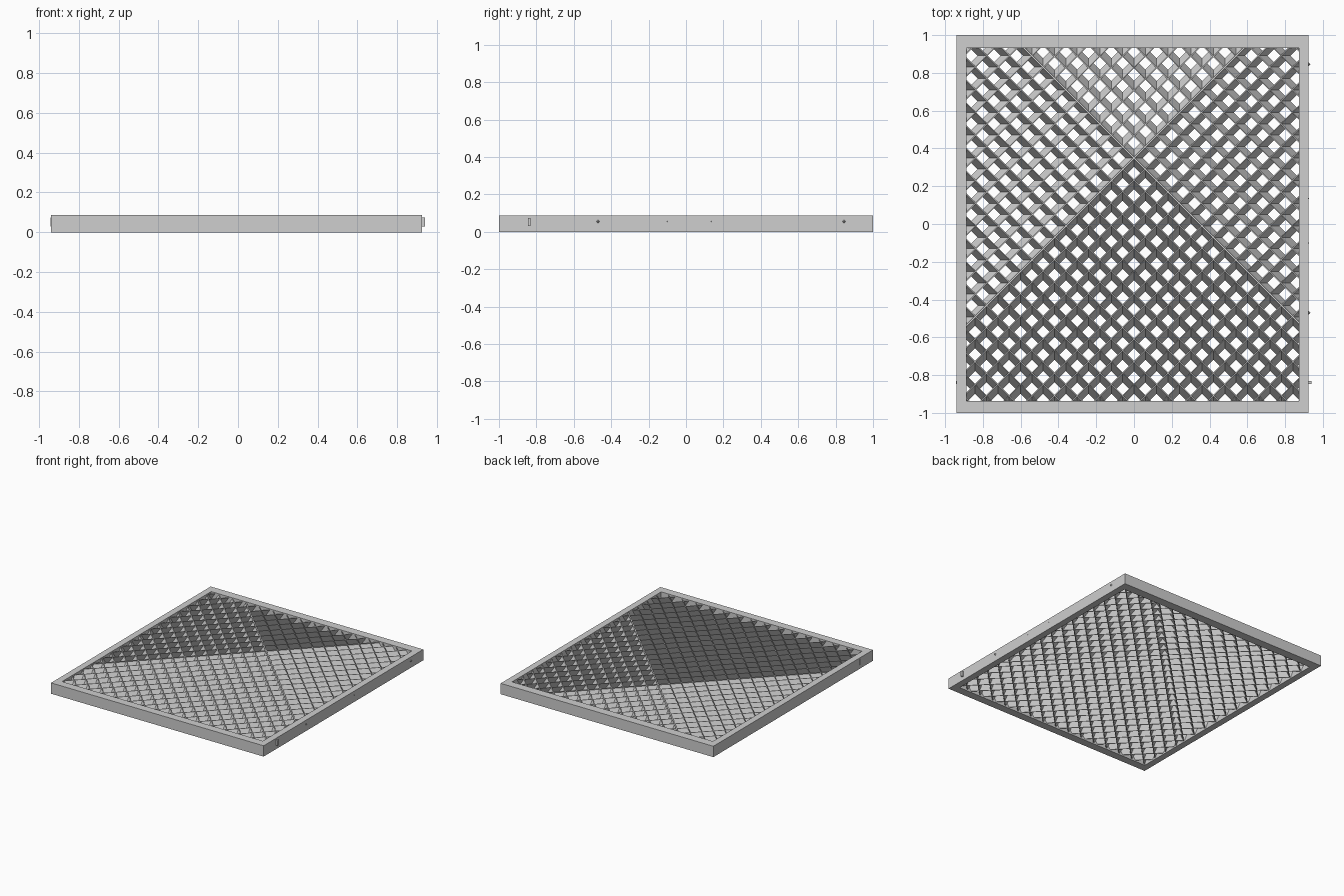
import bpy, bmesh
from math import pi
from mathutils import Vector

cube = bpy.data.objects.get("Cube")
if cube:
    bpy.data.objects.remove(cube, do_unlink=True)

grey = bpy.data.materials.new("light_grey")
grey.use_nodes = True
grey.diffuse_color = (0.62, 0.62, 0.62, 1)
grey.node_tree.nodes["Principled BSDF"].inputs["Base Color"].default_value = grey.diffuse_color


def finish(name, bm):
    bmesh.ops.recalc_face_normals(bm, faces=bm.faces)
    mesh = bpy.data.meshes.new(name)
    bm.to_mesh(mesh)
    bm.free()
    mesh.materials.append(grey)
    obj = bpy.data.objects.new(name, mesh)
    bpy.context.collection.objects.link(obj)
    return obj


def box(name, x0, x1, y0, y1, z0, z1):
    bm = bmesh.new()
    bmesh.ops.create_cube(bm, size=1)
    for v in bm.verts:
        v.co = ((x0 + x1) / 2 + v.co.x * (x1 - x0),
                (y0 + y1) / 2 + v.co.y * (y1 - y0),
                (z0 + z1) / 2 + v.co.z * (z1 - z0))
    return finish(name, bm)


# Rectangular frame: one mitred ring with a square profile
LEFT, RIGHT, HEIGHT = -0.94, 0.925, 0.086
IN_L, IN_R, IN_F, IN_B = -0.888, 0.873, -0.936, 0.932
bm = bmesh.new()
rings = []
for x0, x1, y0, y1, z in ((LEFT, RIGHT, -1, 1, 0), (LEFT, RIGHT, -1, 1, HEIGHT),
                          (IN_L, IN_R, IN_F, IN_B, HEIGHT), (IN_L, IN_R, IN_F, IN_B, 0)):
    rings.append([bm.verts.new((x, y, z)) for x, y in ((x0, y0), (x1, y0), (x1, y1), (x0, y1))])
for i in range(4):
    a, b = rings[i], rings[(i + 1) % 4]
    for j in range(4):
        k = (j + 1) % 4
        bm.faces.new((a[j], a[k], b[k], b[j]))
finish("frame", bm)

# Louvre slats: two diagonal families, leaning in towards an off-centre peak
PEAK = Vector((0, 0.35, 0))
PITCH, FLARE, THICK = 0.085, 0.033, 0.005
Z_LOW, Z_HIGH = 0.01, 0.078


def slats(name, normal, along):
    bm = bmesh.new()
    for side in (-1, 1):
        for i in range(20):
            s = i * PITCH
            section = ((s - THICK, Z_HIGH), (s, Z_HIGH),
                       (s + FLARE, Z_LOW), (s + FLARE - THICK, Z_LOW))
            ends = [[bm.verts.new(PEAK + normal * side * d + along * t + Vector((0, 0, z)))
                     for d, z in section] for t in (-3, 3)]
            for j in range(4):
                k = (j + 1) % 4
                bm.faces.new((ends[0][j], ends[0][k], ends[1][k], ends[1][j]))
    # Trim the slats just inside the frame bars
    for point, out in (((IN_L - 0.01, 0, 0), (-1, 0, 0)), ((IN_R + 0.01, 0, 0), (1, 0, 0)),
                       ((0, IN_F - 0.01, 0), (0, -1, 0)), ((0, IN_B + 0.01, 0), (0, 1, 0))):
        bmesh.ops.bisect_plane(bm, geom=bm.verts[:] + bm.edges[:] + bm.faces[:],
                               plane_co=point, plane_no=out, clear_outer=True)
    finish(name, bm)


rising = Vector((1, 1, 0)).normalized()
falling = Vector((1, -1, 0)).normalized()
slats("rising_slats", falling, rising)
slats("falling_slats", rising, falling)

# Latch tab on the right side and its thin counterpart on the left
box("right_latch", RIGHT - 0.01, 0.94, -0.846, -0.832, 0.03, 0.074)
box("left_latch", LEFT - 0.002, LEFT + 0.01, -0.846, -0.832, 0.03, 0.074)

# Small pointed pips along the right side
for i, (y, size) in enumerate(((-0.47, 0.009), (-0.1, 0.003), (0.135, 0.003), (0.845, 0.009))):
    bm = bmesh.new()
    bmesh.ops.create_cone(bm, segments=4, radius1=size, radius2=0, depth=size, cap_ends=True)
    pip = finish(f"side_pip_{i + 1}", bm)
    pip.rotation_euler = (0, pi / 2, 0)
    pip.location = (RIGHT + size / 2, y, 0.055)
